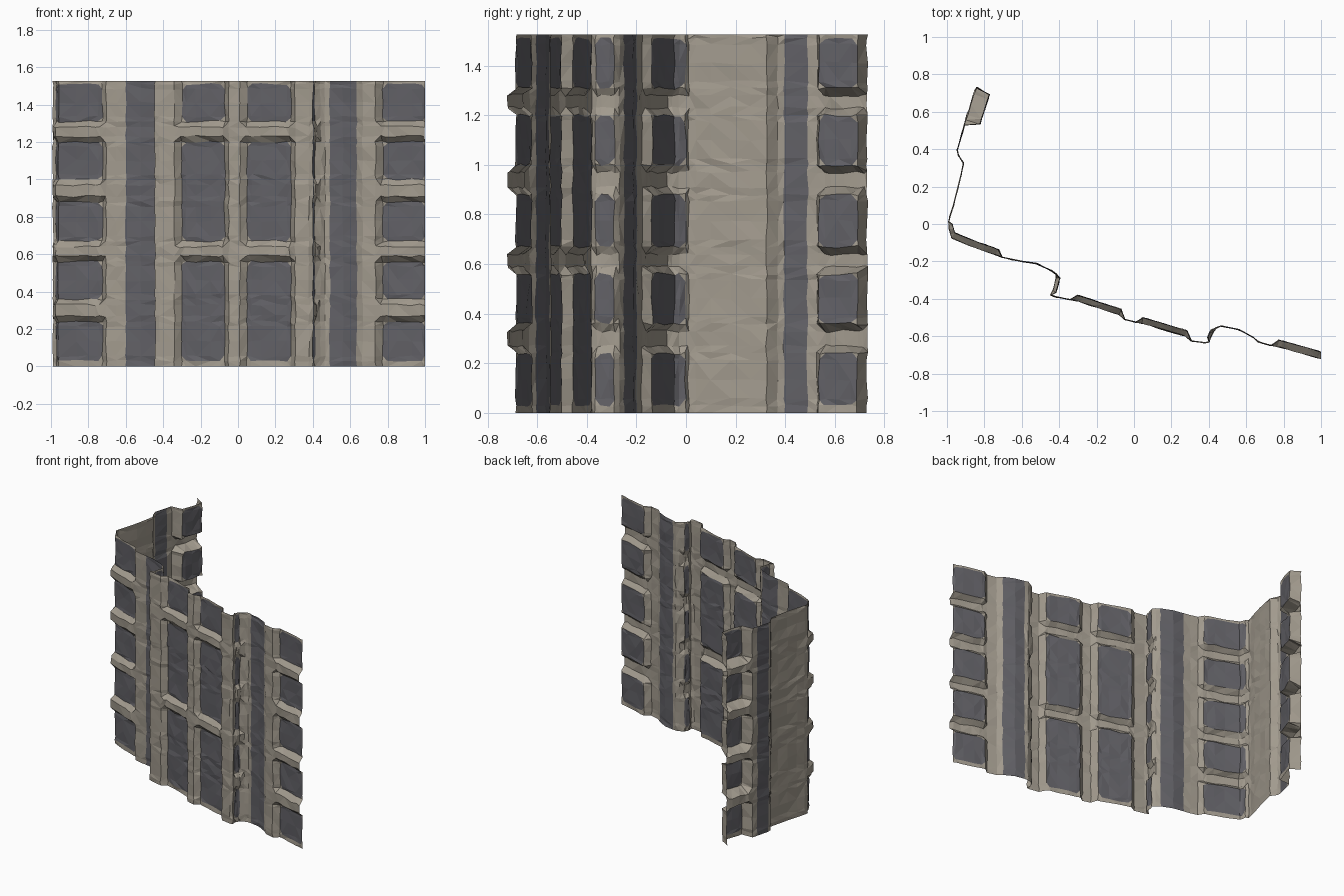
import bpy, bmesh, random
from mathutils import Vector

if "Cube" in bpy.data.objects:
    bpy.data.objects.remove(bpy.data.objects["Cube"])

random.seed(4)
TOP = 1.525


def mat(name, rgb):
    m = bpy.data.materials.new(name)
    m.diffuse_color = (*rgb, 1)
    m.use_nodes = True
    m.node_tree.nodes["Principled BSDF"].inputs["Base Color"].default_value = m.diffuse_color
    return m


stone = mat("warm stone", (0.36, 0.325, 0.27))
glass = mat("dark window grey", (0.12, 0.118, 0.132))

# window rows: five short storeys, or three tall bays on the same lines
SHORT = [(.03, .24), (.36, .56), (.67, .88), (1.0, 1.2), (1.31, 1.51)]
TALL = [(.03, .56), (.67, 1.2), (1.31, 1.51)]
C = 0.025  # corner chamfer

# plan of the facade, tail to right end: (kind, recess depth, points)
PLAN = [
    ("wall", 0, [(-.84, .73)]),
    ("short", .08, [(-.85, .715), (-.90, .56)]),
    ("wall", 0, [(-.907, .53)]),
    ("stripe", 0, [(-.918, .49), (-.945, .395)]),
    ("wall", 0, [(-.94, .37), (-.912, .325), (-.925, .26), (-.945, .18),
                 (-.965, .10), (-.985, .04), (-.99, .01)]),
    ("short", .032, [(-.988, -.03), (-.975, -.075), (-.88, -.115), (-.74, -.165)]),
    ("wall", 0, [(-.705, -.178), (-.65, -.19)]),
    ("stripe", 0, [(-.60, -.20), (-.52, -.212), (-.44, -.25)]),
    ("wall", 0, [(-.415, -.268)]),
    ("short", .018, [(-.415, -.285), (-.435, -.36)]),
    ("wall", 0, [(-.445, -.38), (-.42, -.39), (-.34, -.405)]),
    ("tall", .03, [(-.31, -.41), (-.08, -.485)]),
    ("wall", 0, [(-.05, -.51), (.01, -.525)]),
    ("tall", .03, [(.04, -.53), (.275, -.60)]),
    ("wall", 0, [(.305, -.625), (.38, -.635), (.402, -.63)]),
    ("short", .015, [(.408, -.61), (.425, -.575)]),
    ("wall", 0, [(.44, -.555), (.465, -.545)]),
    ("stripe", 0, [(.49, -.55), (.56, -.565), (.635, -.605)]),
    ("wall", 0, [(.665, -.63), (.735, -.65)]),
    ("short", .035, [(.765, -.655), (1.0, -.72)]),
]

# horizontal grid lines
rows = {0.0, TOP}
for a, b in SHORT:
    rows |= {a, a + C, (a + b) / 2, b - C, b}
for (_, b), (a, _) in zip(SHORT, SHORT[1:]):
    rows |= {b + .03, a - .03}
rows = sorted(rows)

# vertical grid lines: (point, recess vector, rows pattern, is corner strip)
cols = []
for kind, depth, pts in PLAN:
    pts = [Vector(p) for p in pts]
    span = pts[-1] - pts[0]
    bands = {"short": SHORT, "tall": TALL}.get(kind)
    inward = Vector((0, 0))
    if bands:
        inward = Vector((-span.y, span.x)).normalized() * depth
        fine = [pts[0]]
        for p, q in zip(pts, pts[1:]):
            n = max(1, round((q - p).length / .09))
            fine += [p.lerp(q, i / n) for i in range(1, n + 1)]
        c = min(C, span.length * .25)
        fine.insert(1, fine[0] + (fine[1] - fine[0]).normalized() * c)
        fine.insert(-1, fine[-1] + (fine[-2] - fine[-1]).normalized() * c)
        pts = fine
    for i, p in enumerate(pts):
        inside = kind != "wall" and i < len(pts) - 1
        edge = -1 if i == 0 else (1 if i == len(pts) - 2 else 0)
        cols.append((p, inward, bands, inside, edge))


def recessed(z, bands):
    if not bands:
        return False
    zz = min(max(z, .03), 1.51)  # first and last bays run to the rim
    return any(a - 1e-4 <= zz <= b + 1e-4 for a, b in bands)


# facade sheet
bm = bmesh.new()
grid = []
for p, inward, bands, _, _ in cols:
    line = []
    for z in rows:
        q = p + inward if recessed(z, bands) else p.copy()
        q += Vector((random.uniform(-.004, .004), random.uniform(-.004, .004)))
        q.x = min(1, max(-1, q.x))
        dz = 0 if z in (0.0, TOP) else random.uniform(-.006, .006)
        line.append(bm.verts.new((q.x, q.y, z + dz)))
    grid.append(line)


def face(vs, m):
    bm.faces.new(vs).material_index = m


for i in range(len(cols) - 1):
    _, _, bands, inside, edge = cols[i]
    for j in range(len(rows) - 1):
        a, b, c, d = grid[i][j], grid[i + 1][j], grid[i + 1][j + 1], grid[i][j + 1]
        z0, z1 = rows[j], rows[j + 1]
        if not inside:
            face((a, b, c, d), 0)
        elif not bands:
            face((a, b, c, d), 1)
        else:
            band = next((w for w in bands if w[0] <= z0 + 1e-4 and z1 - 1e-4 <= w[1]), None)
            low = band and abs(z0 - band[0]) < 1e-4
            high = band and abs(z1 - band[1]) < 1e-4
            if band and edge and (low or high):
                # rounded window corner: outer triangle stays stone
                if edge < 0:
                    o, s = ((a, b, d), (b, c, d)) if low else ((a, c, d), (a, b, c))
                else:
                    o, s = ((a, b, c), (a, c, d)) if low else ((b, c, d), (a, b, d))
                face(o, 0)
                face(s, 1)
            else:
                face((a, b, c, d), 1 if band else 0)
bmesh.ops.triangulate(bm, faces=bm.faces[:])

mesh = bpy.data.meshes.new("facade_sheet")
bm.to_mesh(mesh)
bm.free()
mesh.materials.append(stone)
mesh.materials.append(glass)
bpy.context.collection.objects.link(bpy.data.objects.new("facade_sheet", mesh))
